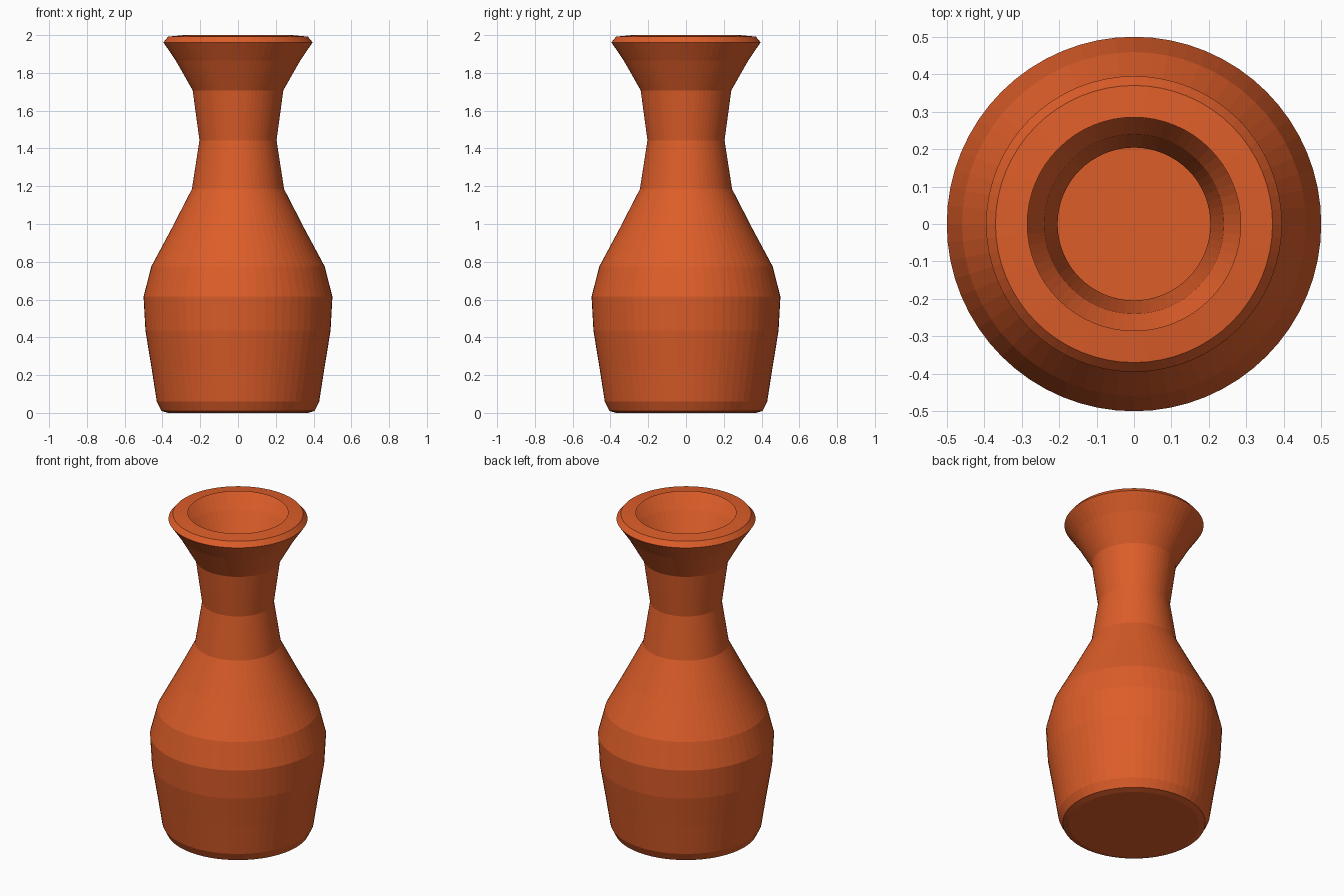
import bpy, bmesh, math

if "Cube" in bpy.data.objects:
    bpy.data.objects.remove(bpy.data.objects["Cube"])

SIDES = 64

# Half profile (radius, height): base, body, neck, flared mouth, inward lip
profile = [
    (0.37, 0.0), (0.405, 0.01), (0.43, 0.06), (0.458, 0.24), (0.49, 0.435),
    (0.5, 0.615), (0.459, 0.775), (0.352, 0.975), (0.244, 1.185),
    (0.204, 1.443), (0.24, 1.708), (0.33, 1.866), (0.395, 1.962),
    (0.37, 1.992), (0.285, 2.0),
]

bm = bmesh.new()
rings = [[bm.verts.new((r * math.cos(2 * math.pi * i / SIDES),
                        r * math.sin(2 * math.pi * i / SIDES), z))
          for i in range(SIDES)] for r, z in profile]

# Walls of the vase, a thin shell open at the mouth
for low, high in zip(rings, rings[1:]):
    for i in range(SIDES):
        j = (i + 1) % SIDES
        bm.faces.new((low[i], low[j], high[j], high[i]))

# Flat base
bm.faces.new(rings[0][::-1])

mesh = bpy.data.meshes.new("vase")
bm.to_mesh(mesh)
bm.free()
vase = bpy.data.objects.new("vase", mesh)
bpy.context.collection.objects.link(vase)

# Terracotta colour
clay = bpy.data.materials.new("terracotta")
clay.diffuse_color = (0.72, 0.11, 0.022, 1)
clay.use_nodes = True
clay.node_tree.nodes["Principled BSDF"].inputs["Base Color"].default_value = clay.diffuse_color
mesh.materials.append(clay)
